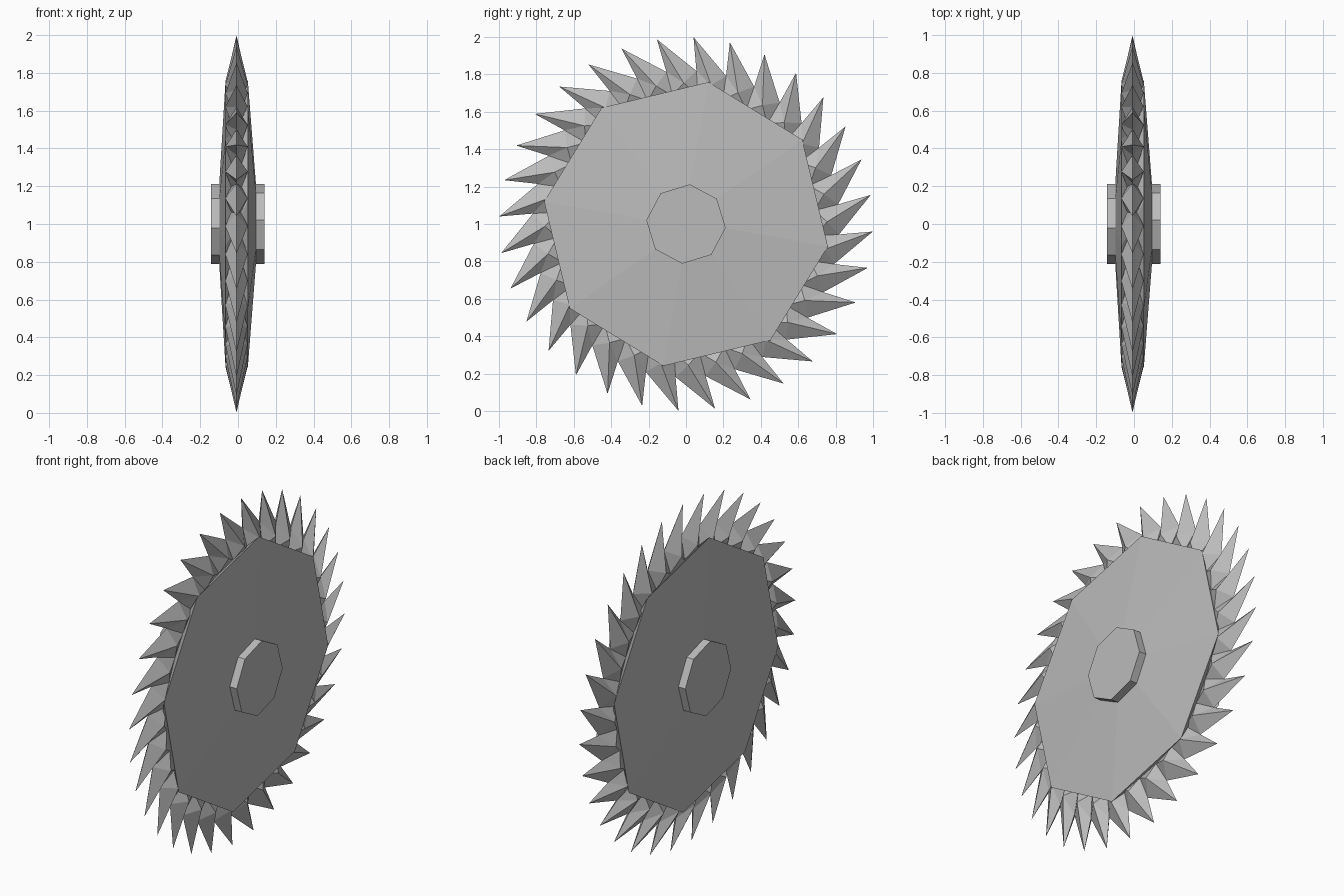
import bpy, bmesh
from math import cos, sin, radians

cube = bpy.data.objects.get("Cube")
if cube:
    bpy.data.objects.remove(cube, do_unlink=True)

steel = bpy.data.materials.new("grey_steel")
steel.use_nodes = True
GREY = (0.5, 0.5, 0.5, 1.0)
steel.diffuse_color = GREY
steel.node_tree.nodes["Principled BSDF"].inputs["Base Color"].default_value = GREY

TEETH = 32
MID = -0.008   # plane of the cutting edge


def polar(x, radius, degrees):
    """Point on a circle around the wheel axis."""
    a = radians(degrees)
    return (x, radius * cos(a), 1.0 + radius * sin(a))


def finish(bm, name):
    bmesh.ops.recalc_face_normals(bm, faces=bm.faces)
    mesh = bpy.data.meshes.new(name)
    bm.to_mesh(mesh)
    bm.free()
    mesh.materials.append(steel)
    obj = bpy.data.objects.new(name, mesh)
    bpy.context.collection.objects.link(obj)


def octagon_loft(name, rings):
    """Eight-sided solid through rings of (x, radius, turn)."""
    bm = bmesh.new()
    loops = [[bm.verts.new(polar(x, r, turn + 45 * k)) for k in range(8)]
             for x, r, turn in rings]
    for a, b in zip(loops, loops[1:]):
        for k in range(8):
            n = (k + 1) % 8
            bm.faces.new((a[k], a[n], b[n], b[k]))
    bm.faces.new(loops[0])
    bm.faces.new(loops[-1])
    finish(bm, name)


# Shallow conical blade body, pinched under the teeth
octagon_loft("blade_body", [(-0.1, 0.2, 5.5), (-0.066, 0.768, 9), (MID, 0.69, 0),
                            (0.052, 0.768, -9), (0.096, 0.2, -5.5)])

# Hub caps on both sides
octagon_loft("hub_left", [(0.0, 0.213, -5.5), (0.14, 0.213, -5.5)])
octagon_loft("hub_right", [(-0.144, 0.213, 5.5), (0.0, 0.213, 5.5)])

# Ring of raked teeth, each with a ridge on both sides
bm = bmesh.new()
step = 360 / TEETH
tips, valleys = [], []
for k in range(TEETH):
    a = -2.3 + step * k
    tips.append(bm.verts.new(polar(MID, 1.0, a)))
    valleys.append(bm.verts.new(polar(MID, 0.82, a - 1.6)))
for side in (-1, 1):
    ridges, roots = [], []
    for k in range(TEETH):
        a = -2.3 + step * k
        ridges.append(bm.verts.new(polar(MID + side * 0.059, 0.755, a - 8)))
        roots.append(bm.verts.new(polar(MID + side * 0.028, 0.69, a - 3)))
    for k in range(TEETH):
        p = k - 1
        bm.faces.new((tips[k], ridges[k], valleys[k]))
        bm.faces.new((tips[k], valleys[p], ridges[k]))
        bm.faces.new((valleys[k], ridges[k], roots[k]))
        bm.faces.new((valleys[p], roots[p], ridges[k]))
        bm.faces.new((ridges[k], roots[p], roots[k]))
    bm.faces.new(roots)
finish(bm, "teeth")
